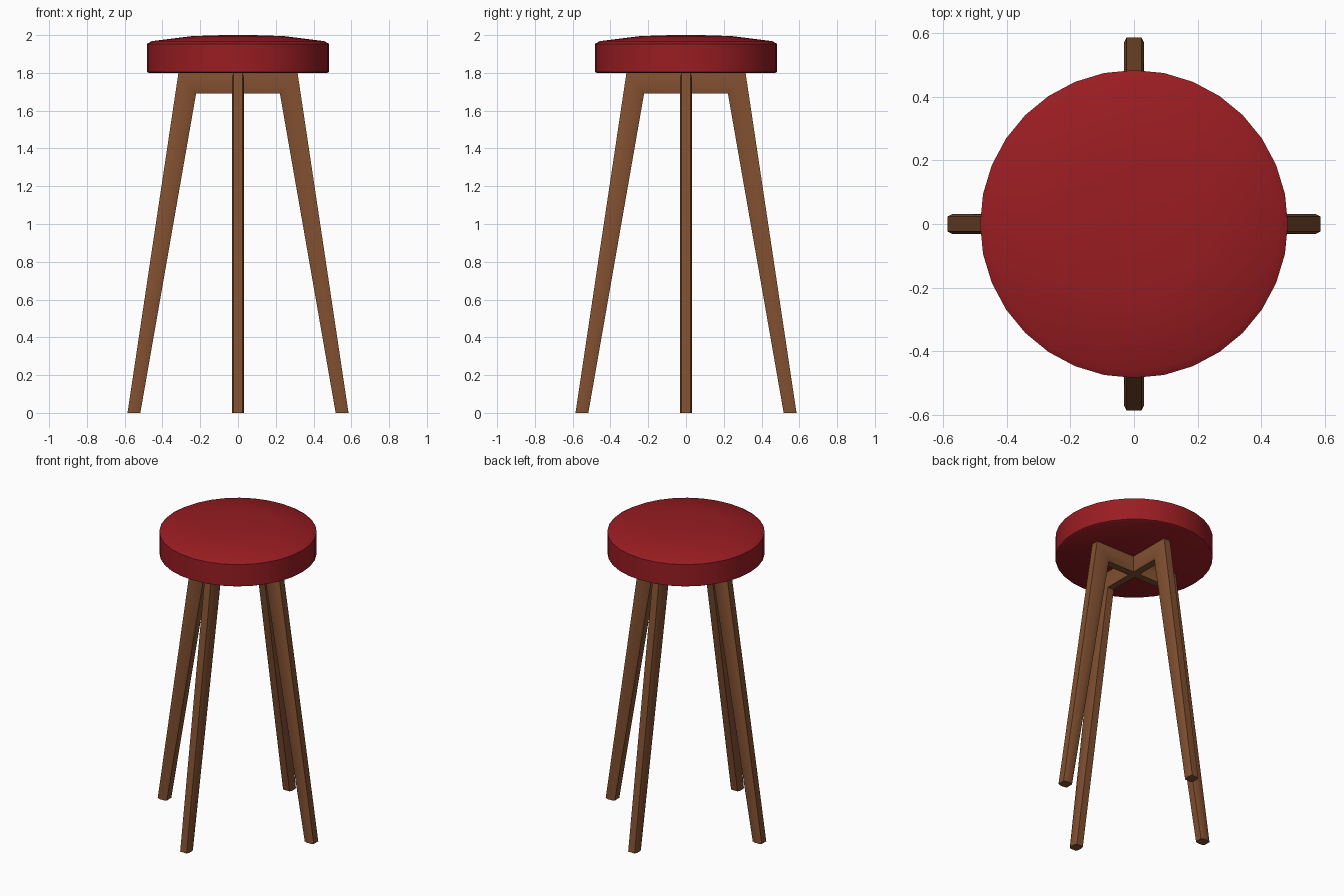
import bpy, bmesh
from math import sin, cos, tau, radians

if "Cube" in bpy.data.objects:
    bpy.data.objects.remove(bpy.data.objects["Cube"])


def material(name, rgb):
    m = bpy.data.materials.new(name)
    m.diffuse_color = (*rgb, 1)
    m.use_nodes = True
    m.node_tree.nodes["Principled BSDF"].inputs["Base Color"].default_value = m.diffuse_color
    return m


def make_object(name, verts, faces, mat, angle):
    mesh = bpy.data.meshes.new(name)
    mesh.from_pydata(verts, [], faces)
    bm = bmesh.new()
    bm.from_mesh(mesh)
    bmesh.ops.recalc_face_normals(bm, faces=bm.faces)
    bm.to_mesh(mesh)
    bm.free()
    mesh.materials.append(mat)
    obj = bpy.data.objects.new(name, mesh)
    bpy.context.collection.objects.link(obj)
    bpy.ops.object.select_all(action='DESELECT')
    obj.select_set(True)
    bpy.context.view_layer.objects.active = obj
    bpy.ops.object.shade_smooth_by_angle(angle=radians(angle))
    return obj


def loft(name, rings, mat, angle):
    """Skin a list of equal-length closed rings and cap both ends."""
    n = len(rings[0])
    verts = [p for ring in rings for p in ring]
    faces = [(r * n + i, r * n + (i + 1) % n, (r + 1) * n + (i + 1) % n, (r + 1) * n + i)
             for r in range(len(rings) - 1) for i in range(n)]
    faces += [tuple(range(n)), tuple(range(len(verts) - n, len(verts)))]
    return make_object(name, verts, faces, mat, angle)


red = material("red_cushion", (0.32, 0.012, 0.016))
wood = material("brown_wood", (0.22, 0.08, 0.03))

# Seat: 32-sided cushion with a gently domed top
SIDES = 32
profile = [(0.472, 1.80), (0.483, 1.806), (0.483, 1.953), (0.457, 1.968),
           (0.24, 1.995), (0.08, 2.0)]
loft("seat", [[(r * cos(tau * i / SIDES), r * sin(tau * i / SIDES), z)
               for i in range(SIDES)] for r, z in profile], red, 40)

# Leg pairs: one bent beam running foot, knee, knee, foot
# Cross-section as (fraction from outer to inner edge, sideways offset)
section = [(0, -0.024), (0, 0.024), (0.25, 0.032), (0.75, 0.032),
           (1, 0.024), (1, -0.024), (0.75, -0.032), (0.25, -0.032)]
# Outer and inner points (distance from centre, height) of each station
stations = [((0.585, 0), (0.517, 0)), ((0.315, 1.802), (0.222, 1.69))]
stations += [((-o[0], o[1]), (-i[0], i[1])) for o, i in reversed(stations)]


def leg_pair(name, along_y):
    rings = []
    for o, i in stations:
        ring = []
        for t, side in section:
            d, z = o[0] + (i[0] - o[0]) * t, o[1] + (i[1] - o[1]) * t
            ring.append((-side, d, z) if along_y else (d, side, z))
        rings.append(ring)
    return loft(name, rings, wood, 50)


leg_pair("left_right_legs", False)
leg_pair("front_back_legs", True)
